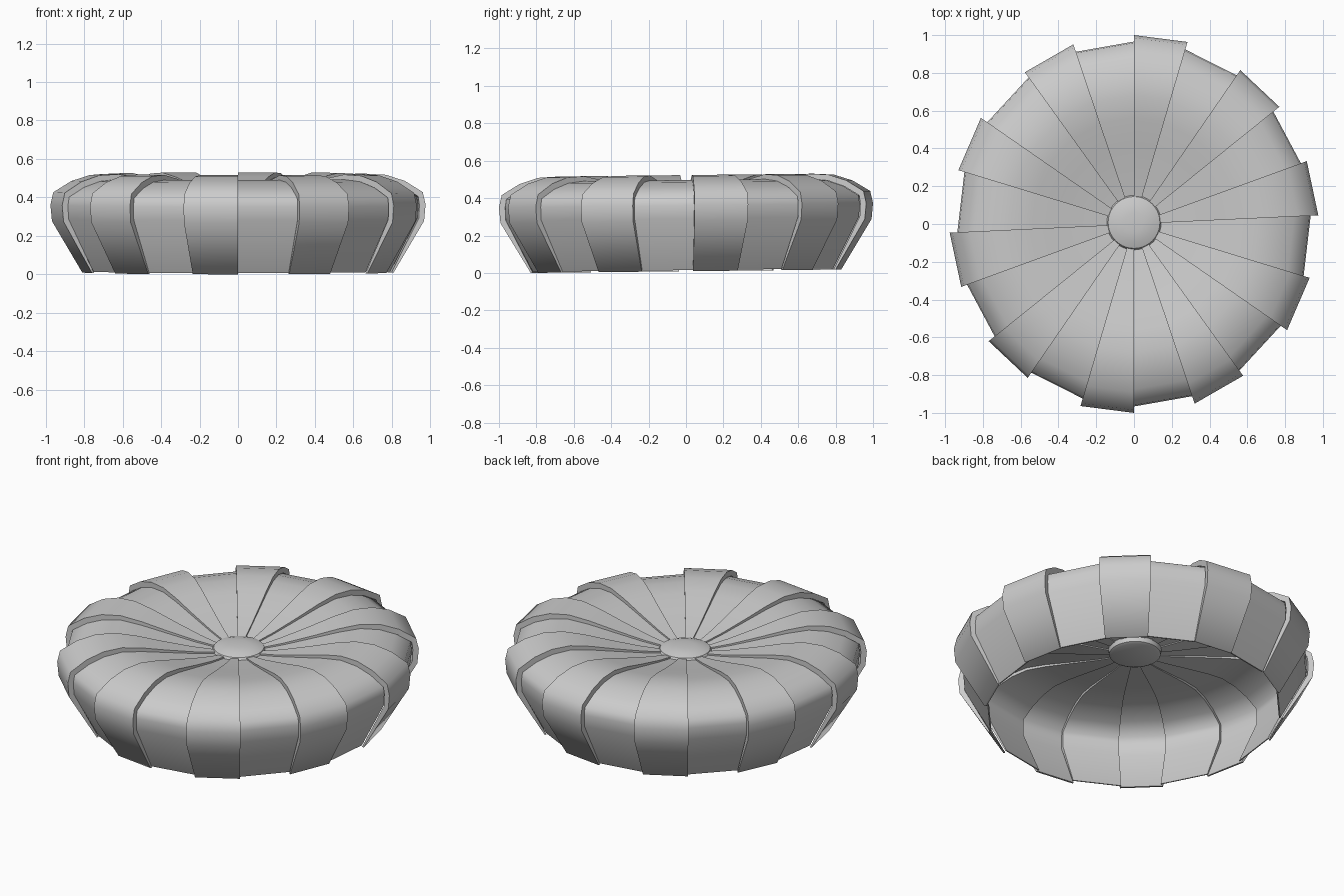
import bpy, bmesh
from math import cos, sin, radians, hypot, tau

if "Cube" in bpy.data.objects:
    bpy.data.objects.remove(bpy.data.objects["Cube"])

SX = 0.97  # slightly oval plan
# outer profile of a raised panel: (radius, height)
RAISED = [(0.12, 0.385), (0.25, 0.408), (0.42, 0.448), (0.56, 0.484), (0.68, 0.506),
          (0.79, 0.5), (0.89, 0.468), (0.985, 0.41), (1.0, 0.345), (0.992, 0.26), (0.83, -0.008)]
# panel step fades out towards the button and the hem
FADE = [0.25, 0.3, 0.45, 0.65, 0.8, 0.95, 1, 1, 1, 0.95, 0.4]


def inset(profile, d):
    """Offset a profile towards the inside of the shell, fading at both ends."""
    out = []
    for i, (r, z) in enumerate(profile):
        a, b = profile[max(i - 1, 0)], profile[min(i + 1, len(profile) - 1)]
        dr, dz = b[0] - a[0], b[1] - a[1]
        n = hypot(dr, dz) / FADE[i]
        out.append((max(r + d * dz / n, 0.11), z - d * dr / n))
    return out


def point(bm, r, a, z, sx=SX):
    """Vertex in polar form; the whole shell leans slightly forward."""
    y = r * sin(a)
    return bm.verts.new((r * cos(a) * sx, y, z + 0.011 * (1 + y) + 0.006))


def finish(name, bm, angle):
    bmesh.ops.recalc_face_normals(bm, faces=bm.faces)
    me = bpy.data.meshes.new(name)
    bm.to_mesh(me)
    bm.free()
    ob = bpy.data.objects.new(name, me)
    bpy.context.collection.objects.link(ob)
    bpy.ops.object.select_all(action='DESELECT')
    ob.select_set(True)
    bpy.context.view_layer.objects.active = ob
    bpy.ops.object.shade_smooth_by_angle(angle=radians(angle))


def panel(name, outer, thick, a0, a1, flare=1.0):
    """Flat-sided slab spanning two angles and following a profile."""
    bm = bmesh.new()
    inner = inset(outer, thick)
    inner[-1] = (inner[-1][0], outer[-1][1])  # level lower hem
    rows = [[point(bm, r * f, a, z) for r, z in prof]
            for prof, a, f in ((outer, a0, flare), (outer, a1, 1), (inner, a1, 1), (inner, a0, flare))]
    for k in range(4):
        p, q = rows[k], rows[(k + 1) % 4]
        for i in range(len(outer) - 1):
            bm.faces.new((p[i], p[i + 1], q[i + 1], q[i]))
    for i in (0, -1):
        bm.faces.new([r[i] for r in rows])
    finish(name, bm, 62)


def edge(k, a):
    """Seam angle, nudged slightly near the left and right sides."""
    t = radians(a - 36 * k)
    return t + radians(1.6) * cos(t) ** 2


LOW = inset(RAISED, 0.033)
LOW[-1] = (LOW[-1][0], -0.002)

# overlapping raised and lower panels
for k in range(10):
    panel(f"raised_panel_{k + 1}", RAISED, 0.033, edge(k, 73), edge(k, 90), 1.007)
    panel(f"lower_panel_{k + 1}", LOW, 0.02, edge(k, 53.6), edge(k, 73.6))

# domed centre button
bm = bmesh.new()
prof = [(0.125, 0.345), (0.14, 0.352), (0.145, 0.38), (0.137, 0.393), (0.1, 0.406), (0.05, 0.413)]
N = 40
rings = [[point(bm, r, tau * i / N, z, 1) for i in range(N)] for r, z in prof]
for p, q in zip(rings, rings[1:]):
    for i in range(N):
        j = (i + 1) % N
        bm.faces.new((p[i], p[j], q[j], q[i]))
bm.faces.new(rings[0])
bm.faces.new(rings[-1])
bmesh.ops.translate(bm, verts=bm.verts, vec=(0, 0.008, 0))
finish("centre_button", bm, 35)
